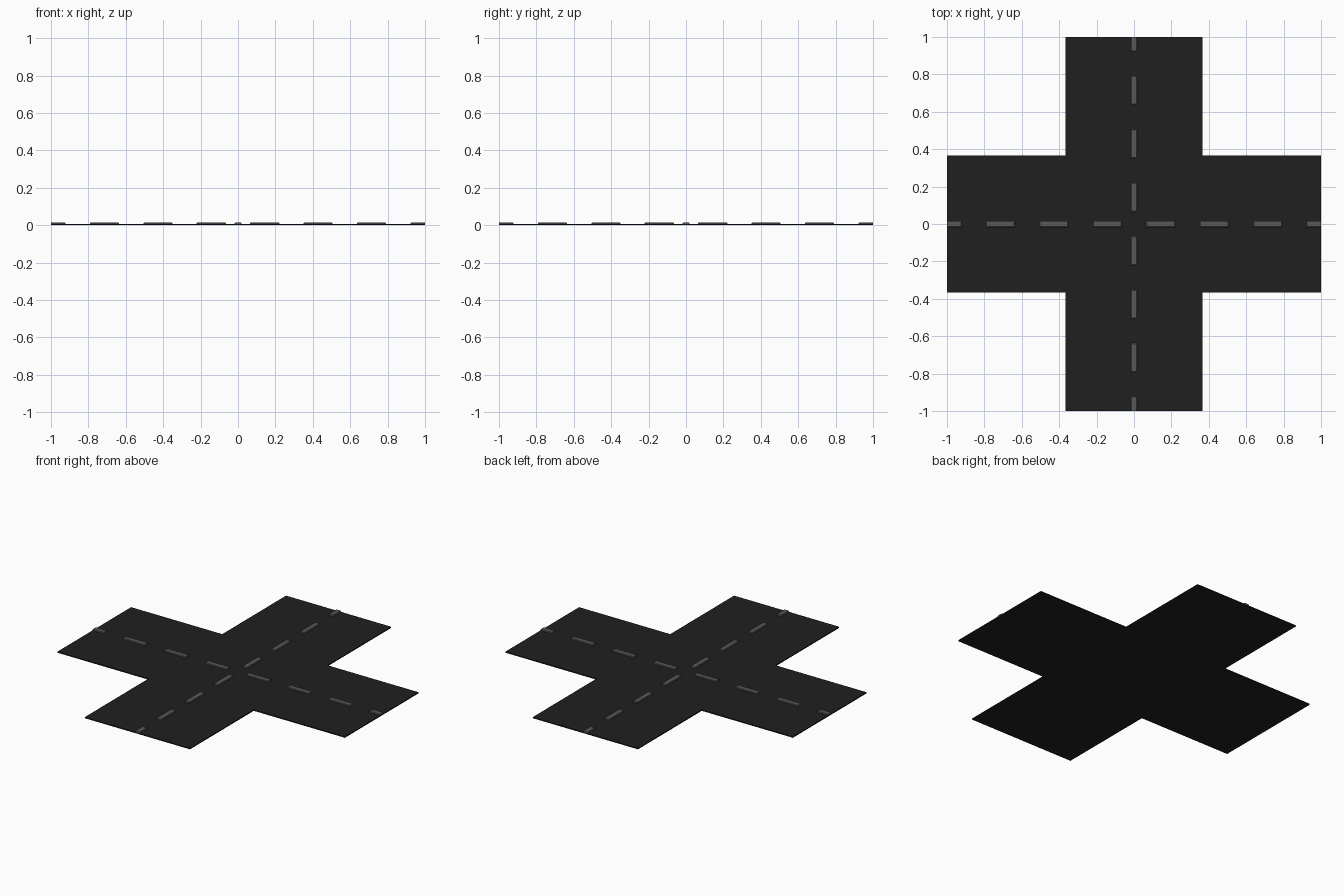
import bpy, bmesh

if "Cube" in bpy.data.objects:
    bpy.data.objects.remove(bpy.data.objects["Cube"])

ROAD_HALF = 0.366   # half width of each road
ROAD_TOP = 0.007
DASH_TOP = 0.014
DASH_HALF_W = 0.018
DASH_HALF_L = 0.078
PITCH = 0.2857


def material(name, v):
    m = bpy.data.materials.new(name)
    m.diffuse_color = (v, v, v, 1)
    m.use_nodes = True
    m.node_tree.nodes["Principled BSDF"].inputs["Base Color"].default_value = m.diffuse_color
    return m


def finish(name, bm, mat):
    bmesh.ops.recalc_face_normals(bm, faces=bm.faces)
    me = bpy.data.meshes.new(name)
    bm.to_mesh(me)
    bm.free()
    ob = bpy.data.objects.new(name, me)
    me.materials.append(mat)
    bpy.context.collection.objects.link(ob)
    return ob


def add_dash(bm, a, b, along_y):
    # raised marking with chamfered top edges; ends at the road edge stay square
    c, w = 0.004, DASH_HALF_W
    rings = []
    for z, inset in ((ROAD_TOP - 0.002, 0), (DASH_TOP - 0.003, 0), (DASH_TOP, c)):
        lo = a if a <= -1 else a + inset
        hi = b if b >= 1 else b - inset
        pts = [(lo, inset - w), (hi, inset - w), (hi, w - inset), (lo, w - inset)]
        rings.append([bm.verts.new((q, p, z) if along_y else (p, q, z)) for p, q in pts])
    bm.faces.new(rings[0])
    bm.faces.new(rings[-1])
    for r, s in zip(rings, rings[1:]):
        for i in range(4):
            j = (i + 1) % 4
            bm.faces.new((r[i], r[j], s[j], s[i]))


asphalt = material("asphalt", 0.014)
paint = material("marking_grey", 0.1)

# Cross-shaped road slab
h = ROAD_HALF
outline = [(h, h), (h, 1), (-h, 1), (-h, h), (-1, h), (-1, -h),
           (-h, -h), (-h, -1), (h, -1), (h, -h), (1, -h), (1, h)]
bm = bmesh.new()
face = bm.faces.new([bm.verts.new((x, y, 0)) for x, y in outline])
ext = bmesh.ops.extrude_face_region(bm, geom=[face], use_keep_orig=True)
top = [v for v in ext["geom"] if isinstance(v, bmesh.types.BMVert)]
bmesh.ops.translate(bm, verts=top, vec=(0, 0, ROAD_TOP))
finish("road_crossing", bm, asphalt)

# Dashed centre lines, the outermost dashes cut off at the road ends
for name, along_y in (("lane_dashes_x", False), ("lane_dashes_y", True)):
    bm = bmesh.new()
    for i in range(8):
        mid = (i - 3.5) * PITCH
        add_dash(bm, max(-1, mid - DASH_HALF_L), min(1, mid + DASH_HALF_L), along_y)
    finish(name, bm, paint)
